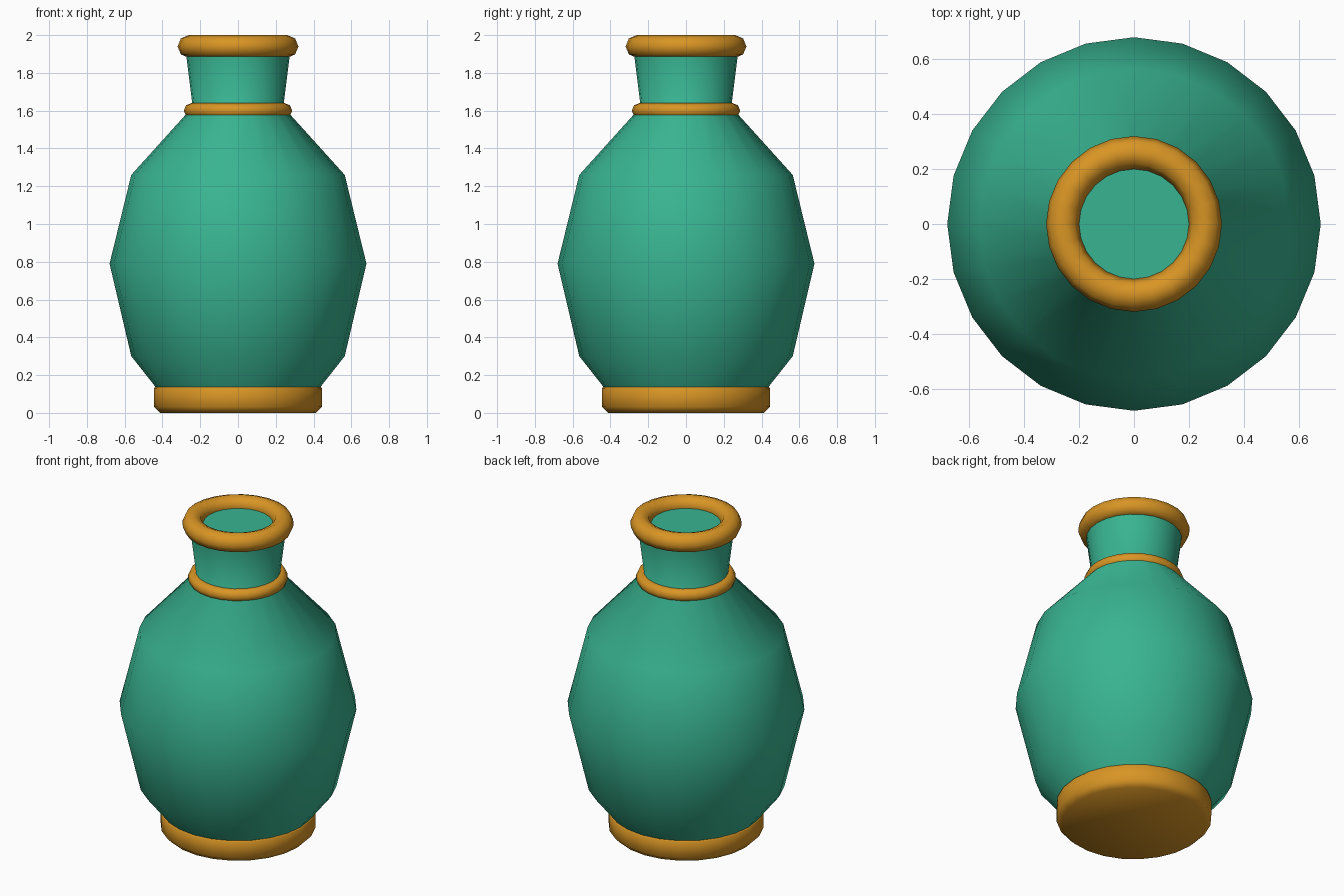
import bpy, bmesh, math

if "Cube" in bpy.data.objects:
    bpy.data.objects.remove(bpy.data.objects["Cube"])

SIDES = 24


def material(name, rgb):
    m = bpy.data.materials.new(name)
    m.diffuse_color = (*rgb, 1)
    m.use_nodes = True
    m.node_tree.nodes["Principled BSDF"].inputs["Base Color"].default_value = m.diffuse_color
    return m


teal = material("teal glaze", (0.04, 0.456, 0.283))
gold = material("warm gold", (0.69, 0.30, 0.018))


def finish(obj, name, mat, angle):
    obj.name = name
    obj.data.materials.append(mat)
    bpy.ops.object.select_all(action='DESELECT')
    obj.select_set(True)
    bpy.context.view_layer.objects.active = obj
    bpy.ops.object.shade_smooth_by_angle(angle=math.radians(angle))


def lathe(name, profile, mat, angle=45):
    """Revolve (radius, height) points, closing both ends with a cap."""
    bm = bmesh.new()
    rings = [[bm.verts.new((r * math.cos(2 * math.pi * i / SIDES),
                            r * math.sin(2 * math.pi * i / SIDES), z))
              for i in range(SIDES)] for r, z in profile]
    for a, b in zip(rings, rings[1:]):
        for i in range(SIDES):
            j = (i + 1) % SIDES
            bm.faces.new((a[i], a[j], b[j], b[i]))
    bm.faces.new(rings[0][::-1])
    bm.faces.new(rings[-1])
    mesh = bpy.data.meshes.new(name)
    bm.to_mesh(mesh)
    bm.free()
    obj = bpy.data.objects.new(name, mesh)
    bpy.context.collection.objects.link(obj)
    finish(obj, name, mat, angle)


def ring(name, z, major, minor):
    bpy.ops.mesh.primitive_torus_add(location=(0, 0, z), major_radius=major,
                                     minor_radius=minor, major_segments=SIDES,
                                     minor_segments=8)
    finish(bpy.context.object, name, gold, 60)


# Vase body with neck, closed at the mouth
lathe("vase_body", [(0.42, 0.10), (0.44, 0.142), (0.565, 0.30), (0.68, 0.79),
                    (0.565, 1.26), (0.24, 1.62), (0.28, 1.94)], teal, 80)
# Foot with chamfered edges
lathe("foot", [(0.412, 0), (0.444, 0.032), (0.444, 0.132), (0.436, 0.14)], gold, 50)
# Gold rings
ring("neck_collar", 1.60, 0.247, 0.04)
ring("mouth_lip", 1.94, 0.26, 0.06)
